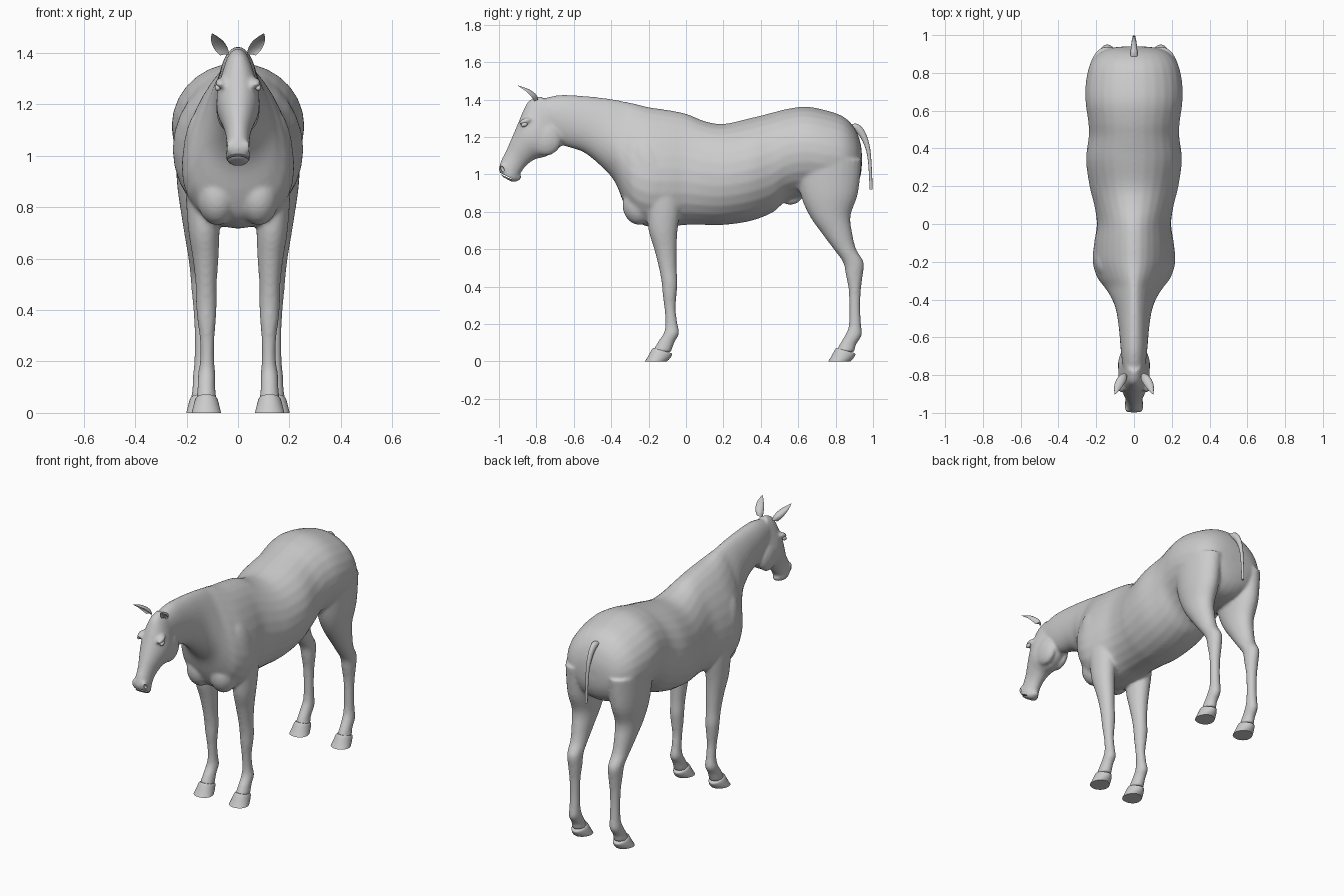
import bpy, bmesh, math
from mathutils import Vector, Matrix

if "Cube" in bpy.data.objects:
    bpy.data.objects.remove(bpy.data.objects["Cube"], do_unlink=True)

CM = 0.01  # all measurements below are in hundredths of a unit

grey = bpy.data.materials.new("light_grey")
grey.use_nodes = True
grey.diffuse_color = (0.6, 0.6, 0.6, 1)
grey.node_tree.nodes["Principled BSDF"].inputs["Base Color"].default_value = grey.diffuse_color


def finish(name, bm):
    """Turn a bmesh into a smooth shaded object."""
    bmesh.ops.recalc_face_normals(bm, faces=bm.faces)
    mesh = bpy.data.meshes.new(name)
    bm.to_mesh(mesh)
    bm.free()
    mesh.materials.append(grey)
    obj = bpy.data.objects.new(name, mesh)
    bpy.context.collection.objects.link(obj)
    activate([obj])
    bpy.ops.object.shade_smooth_by_angle(angle=math.radians(40))
    return obj


def activate(objs):
    bpy.ops.object.select_all(action="DESELECT")
    for o in objs:
        o.select_set(True)
    bpy.context.view_layer.objects.active = objs[0]


def spline(p, q, r, s, t):
    """Catmull-Rom blend between q and r."""
    return 0.5 * (2 * q + (r - p) * t + (2 * p - 5 * q + 4 * r - s) * t * t
                  + (3 * q - p - 3 * r + s) * t ** 3)


def loft(name, stations, steps=4, sides=28, cup=1.0):
    """Skin rings given as (start y, start z, end y, end z, centre x, half width, pear)."""
    st = [Vector(s) for s in stations]
    rows = []
    for i in range(len(st) - 1):
        p, s = st[max(i - 1, 0)], st[min(i + 2, len(st) - 1)]
        rows += [spline(p, st[i], st[i + 1], s, k / steps) for k in range(steps)]
    rows.append(st[-1])
    bm = bmesh.new()
    rings = []
    for y1, z1, y2, z2, x, w, pear in rows:
        ring = []
        for k in range(sides):
            a = math.tau * k / sides
            c = math.cos(a)
            d = c * cup if c > 0 else c
            ring.append(bm.verts.new(Vector((
                x + w * math.sin(a) * (1 - pear * c),
                (y1 + y2) / 2 + d * (y1 - y2) / 2,
                (z1 + z2) / 2 + d * (z1 - z2) / 2)) * CM))
        rings.append(ring)
    for a, b in zip(rings, rings[1:]):
        for k in range(sides):
            j = (k + 1) % sides
            bm.faces.new((a[k], a[j], b[j], b[k]))
    bm.faces.new(rings[0])
    bm.faces.new(rings[-1])
    return finish(name, bm)


def ball(name, centre, radii, tilt=0):
    bm = bmesh.new()
    m = (Matrix.Translation(Vector(centre) * CM) @ Matrix.Rotation(math.radians(tilt), 4, "X")
         @ Matrix.Diagonal((*(Vector(radii) * CM), 1)))
    bmesh.ops.create_uvsphere(bm, u_segments=24, v_segments=14, radius=1, matrix=m)
    return finish(name, bm)


# Torso and neck: y, top, bottom, half width, pear
trunk = [
    (-75, 141, 122, 6, 0), (-67, 142.5, 116, 7, 0), (-55, 142, 112, 8, .1),
    (-45, 141, 104, 9.5, .2), (-38, 140, 96, 12, .35), (-33, 139, 84, 15, .4),
    (-28, 138, 76, 18.5, .38), (-20, 136, 72, 21, .3), (-10, 134.5, 72, 20.5, .25),
    (0, 132.5, 73, 19.3, .2), (10, 128.5, 73, 21, .1), (20, 127, 73, 23.5, .05),
    (34, 130, 75, 25.4, 0), (46, 133, 79.5, 24, 0), (54, 135, 86, 24.2, 0),
    (64, 136.2, 88, 25.6, 0), (74, 134.5, 87, 25.6, 0), (84, 131, 88, 23.5, 0),
    (90, 125, 92, 19, 0), (93, 118, 98, 13, 0), (94, 112, 104, 5, 0)]
parts = [loft("torso", [(y, t, y, b, 0, w, p) for y, t, b, w, p in trunk])]

# Head: brow line y and z, jaw line y and z, half width, pear
skull = [
    (-78, 142, -63, 126, 5, 0), (-84, 139.5, -65, 118, 6.5, 0),
    (-87.5, 133, -69, 113, 8.2, 0), (-90, 127, -75, 109.5, 8.2, 0),
    (-93, 120, -81, 108, 6.5, 0), (-96, 113, -86, 104, 4.8, 0),
    (-99, 107, -89, 99.5, 4.6, 0), (-100, 102.5, -90, 96.5, 4.8, 0),
    (-98.5, 99, -93, 96, 3.6, 0)]
parts.append(loft("head", [(a, b, c, d, 0, w, p) for a, b, c, d, w, p in skull]))

# Legs: front y, back y, height, centre x, half width
front_leg = [
    (-25, -2, 96, 13.5, 7), (-21.5, -3, 82, 13.5, 6.7), (-20, -4.5, 70, 13.2, 6),
    (-17, -5, 60, 12.6, 5), (-14.5, -5, 50, 12.4, 4.1), (-13, -4.5, 42, 12.3, 4),
    (-12.5, -5, 36, 12.2, 3.6), (-11.5, -5.5, 28, 12, 2.8), (-11, -4.5, 20, 12, 2.8),
    (-12, -3.6, 15, 12.2, 3.4), (-15, -6, 10.5, 12.3, 3.4), (-18, -8, 5, 12.3, 4)]
hind_leg = [
    (58, 94, 108, 14.5, 10), (61, 92, 90, 15, 8.8), (66, 88, 78, 15, 7.2),
    (73, 89, 68, 14.8, 5.8), (79, 91, 60, 14.5, 4.8), (84, 95, 53, 14.2, 4.3),
    (85.5, 94.5, 46, 14, 3.9), (87, 93.5, 38, 14, 3.2), (87.3, 93.2, 28, 14, 2.9),
    (87, 93.7, 19, 14, 3.1), (85, 94, 14, 14.2, 3.4), (82, 91, 9, 14.4, 3.4),
    (80, 90, 5, 14.4, 4)]


def hoof(name, toe, x):
    """Flared wall below a sloping coronet, toe pointing forward."""
    rings = [(4.5, 7.2, 13.8, 4.6, 3.7), (3.6, 6.2, 14.6, 3.8, 4.4),
             (1.6, 2.6, 13.4, 1.6, 5.2), (0, 0, 11.8, 0, 5.7)]
    loft(name, [(toe + a, b, toe + c, d, x, w, -.1) for a, b, c, d, w in rings], steps=3)


for side, label in ((1, "left"), (-1, "right")):
    for kind, leg, toe in (("front", front_leg, -22), ("hind", hind_leg, 76)):
        parts.append(loft(f"{label}_{kind}_leg",
                          [(f, z, b, z, side * x, w, 0) for f, b, z, x, w in leg]))
        hoof(f"{label}_{kind}_hoof", toe, side * leg[-1][3])
    # Muscle masses, cheek and brow
    parts.append(ball("shoulder", (side * 13, -17, 98), (8.5, 11, 22), 20))
    parts.append(ball("breast", (side * 8, -25, 84), (8, 9, 11)))
    parts.append(ball("cheek", (side * 4.5, -75, 119), (4, 8.5, 9)))
    parts.append(ball("brow", (side * 6.8, -86, 128.5), (2.2, 3.5, 1.6), 20))
    parts.append(ball("nostril_rim", (side * 3.2, -97.5, 103), (1.8, 2.2, 3), 25))
    # Ear: cupped leaf opening forward
    ear = [(-83, 138, -79, 140, 5.2, 1.6, 0), (-85, 140, -80, 142.5, 6.4, 2.6, 0),
           (-87, 143, -83, 145, 7.8, 2.5, 0), (-89, 145.5, -86.5, 146.5, 9, 1.5, 0),
           (-90.3, 147.5, -90, 147.6, 10, .2, 0)]
    loft(f"{label}_ear", [(a, b, c, d, side * x, w, p) for a, b, c, d, x, w, p in ear],
         cup=-0.4)
    ball(f"{label}_eye", (side * 7.9, -86.5, 126.6), (1.1, 1.8, 1.2), 20)

parts.append(ball("sheath", (0, 57, 86.5), (3, 5, 2.6), 15))
parts.append(ball("chin", (0, -91, 98.5), (2.8, 3, 2.2)))

# Fuse the masses into one continuous skin
activate(parts)
bpy.ops.object.join()
body = bpy.context.object
body.name = "body"
remesh = body.modifiers.new("skin", "REMESH")
remesh.mode, remesh.voxel_size, remesh.use_smooth_shade = "VOXEL", 0.009, True
relax = body.modifiers.new("relax", "SMOOTH")
relax.factor, relax.iterations = 0.5, 7

# Nostrils and mouth slit cut into the muzzle
cutters = [ball("nostril", (s * 4.6, -98.2, 103), (1.3, .9, 1.7), 25) for s in (1, -1)]
cutters.append(ball("mouth", (0, -97, 99.4), (7, 5.5, .35), -25))
activate(cutters)
bpy.ops.object.join()
cutter = bpy.context.object
cutter.name = "muzzle_cutter"
cut = body.modifiers.new("muzzle", "BOOLEAN")
cut.operation, cut.object = "DIFFERENCE", cutter
activate([body])
for m in list(body.modifiers):
    bpy.ops.object.modifier_apply(modifier=m.name)
bpy.data.objects.remove(cutter, do_unlink=True)
bpy.ops.object.shade_smooth_by_angle(angle=math.radians(50))

# Tail: drooping dock, y, z, radius
dock = [(86, 125, 2), (90, 125.5, 1.9), (94, 122, 1.6), (97, 115, 1.2),
        (98.3, 106, .9), (99, 92, .8)]
loft("tail", [(y + r * .9, z + r * .8, y - r * .9, z - r * .8, 0, r, 0)
              if z > 110 else (y + r, z, y - r, z, 0, r, 0) for y, z, r in dock], sides=16)
